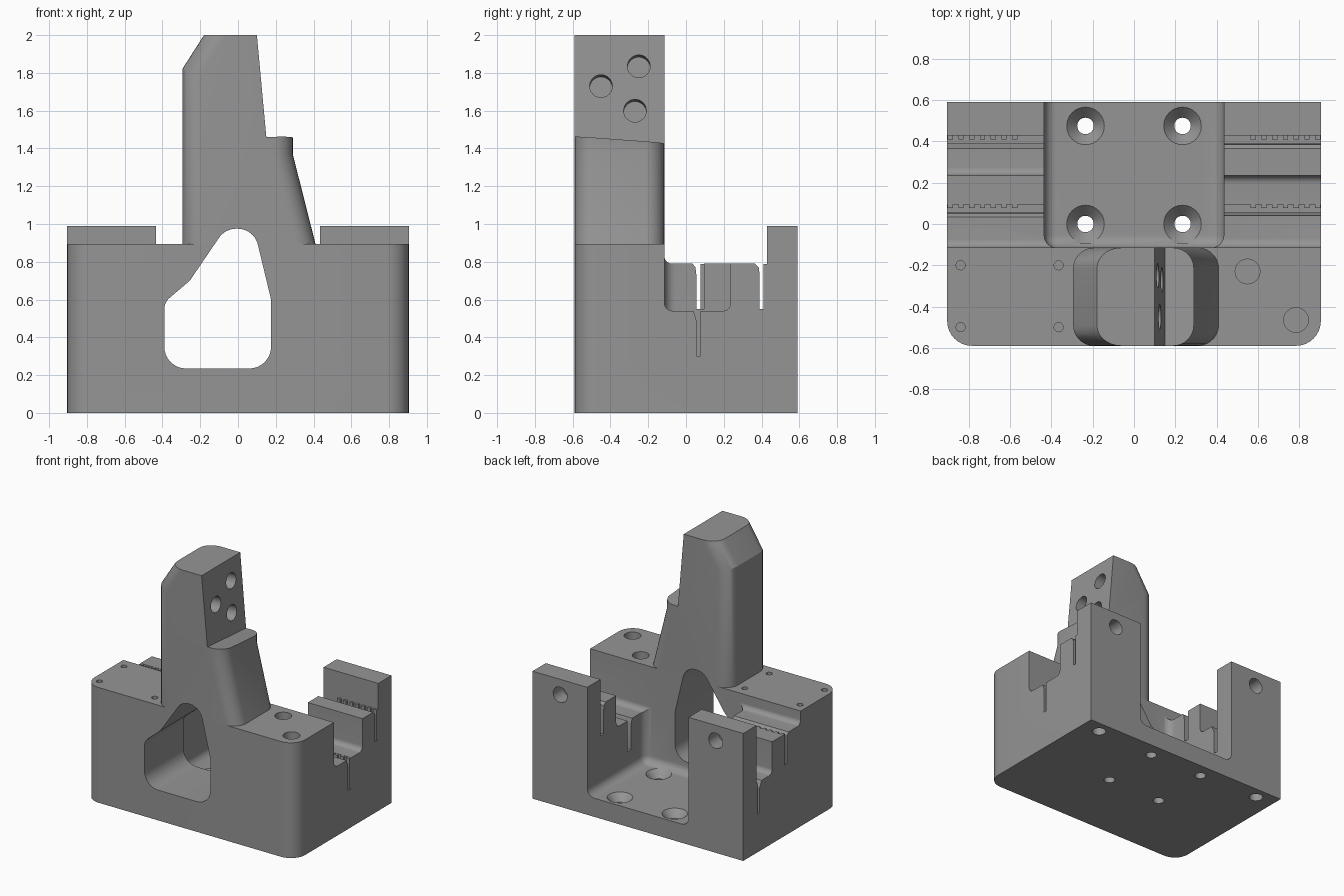
import bpy, bmesh, math
from mathutils import Vector, Matrix

if "Cube" in bpy.data.objects:
    bpy.data.objects.remove(bpy.data.objects["Cube"])

grey = bpy.data.materials.new("grey_metal")
grey.diffuse_color = (0.3, 0.3, 0.3, 1)
grey.use_nodes = True
grey.node_tree.nodes["Principled BSDF"].inputs["Base Color"].default_value = grey.diffuse_color


def make(name, bm):
    bmesh.ops.recalc_face_normals(bm, faces=bm.faces)
    me = bpy.data.meshes.new(name)
    bm.to_mesh(me)
    bm.free()
    me.materials.append(grey)
    ob = bpy.data.objects.new(name, me)
    bpy.context.collection.objects.link(ob)
    return ob


def rounded(pts, seg=8):
    """Outline from (u, v[, radius]) points with tangent arcs at the corners."""
    out = []
    for i, p in enumerate(pts):
        c = Vector(p[:2])
        if len(p) < 3:
            out.append(c)
            continue
        a = (Vector(pts[i - 1][:2]) - c).normalized()
        b = (Vector(pts[(i + 1) % len(pts)][:2]) - c).normalized()
        half = a.angle(b) / 2
        mid = c + (a + b).normalized() * (p[2] / math.sin(half))
        s = c + a * (p[2] / math.tan(half)) - mid
        e = c + b * (p[2] / math.tan(half)) - mid
        turn = s.angle(e)
        for k in range(seg + 1):
            t = k / seg
            out.append(mid + (s * math.sin((1 - t) * turn) + e * math.sin(t * turn)) / math.sin(turn))
    return out


def prism_bm(pts, axis, lo, hi):
    place = {'x': lambda p, t: (t, p[0], p[1]),
             'y': lambda p, t: (p[0], t, p[1]),
             'z': lambda p, t: (p[0], p[1], t)}[axis]
    bm = bmesh.new()
    a = [bm.verts.new(place(p, lo)) for p in pts]
    b = [bm.verts.new(place(p, hi)) for p in pts]
    bm.faces.new(a)
    bm.faces.new(b)
    for i in range(len(a)):
        j = (i + 1) % len(a)
        bm.faces.new((a[i], a[j], b[j], b[i]))
    bmesh.ops.recalc_face_normals(bm, faces=bm.faces)
    return bm


def prism(name, pts, axis, lo, hi):
    return make(name, prism_bm(pts, axis, lo, hi))


def box(name, x0, x1, y0, y1, z0, z1):
    return prism(name, [(x0, y0), (x1, y0), (x1, y1), (x0, y1)], 'z', z0, z1)


def drill(center, direction, depth, r1, r2=None):
    """Cylinder or cone centred on a point."""
    bm = bmesh.new()
    m = Matrix.Translation(center) @ Vector(direction).to_track_quat('Z', 'Y').to_matrix().to_4x4()
    bmesh.ops.create_cone(bm, cap_ends=True, segments=32, radius1=r1,
                          radius2=r1 if r2 is None else r2, depth=depth, matrix=m)
    return make("drill", bm)


def cut(target, cutter):
    bpy.context.view_layer.objects.active = target
    mod = target.modifiers.new("cut", 'BOOLEAN')
    mod.operation, mod.solver, mod.object = 'DIFFERENCE', 'EXACT', cutter
    bpy.ops.object.modifier_apply(modifier=mod.name)
    bpy.data.objects.remove(cutter)


def bevel(bm, test, width):
    edges = [e for e in bm.edges if test(e.verts[0].co, e.verts[1].co)]
    bmesh.ops.bevel(bm, geom=edges, offset=width, segments=7, profile=0.5, affect='EDGES')


# Base block with rounded front corners
W, Y0, Y1, YP = 0.905, -0.59, 0.59, -0.115
base = prism("base_block", rounded([(-W, Y0, 0.12), (W, Y0, 0.12), (W, Y1), (-W, Y1)]), 'z', 0, 0.99)
cut(base, box("front_step", -1, 1, -0.7, YP, 0.895, 1.1))

# Rear pocket with rounded inner edges
bm = prism_bm([(-0.435, YP), (0.435, YP), (0.435, 0.8), (-0.435, 0.8)], 'z', 0.145, 1.2)
bevel(bm, lambda a, b: (a.z < 0.2 and b.z < 0.2 and min(a.y, b.y) < 0) or
      (abs(a.z - b.z) > 0.5 and a.y < 0), 0.06)
cut(base, make("pocket", bm))

# Stepped clamp channels on both sides
right = [(YP, 1.1), (YP, 0.54, 0.045), (0.04, 0.54), (0.055, 0.49), (0.055, 0.3), (0.095, 0.3),
         (0.095, 0.54), (0.235, 0.54, 0.04), (0.235, 0.79), (0.365, 0.79), (0.385, 0.77),
         (0.39, 0.73), (0.39, 0.55), (0.428, 0.55), (0.428, 1.1)]
left = [(YP, 1.1), (YP, 0.79, 0.04), (0.035, 0.79), (0.05, 0.77), (0.055, 0.73), (0.055, 0.55),
        (0.095, 0.55), (0.095, 0.79), (0.235, 0.79), (0.235, 0.54, 0.04), (0.365, 0.54),
        (0.39, 0.49), (0.39, 0.3), (0.428, 0.3), (0.428, 1.1)]
cut(base, prism("right_channel", rounded(right), 'x', 0.3, 1.1))
cut(base, prism("left_channel", rounded(left), 'x', -1.1, -0.3))

# Mounting holes: countersunk floor holes, then blind holes
for x in (-0.235, 0.235):
    for y in (0.0, 0.475):
        cut(base, drill((x, y, 0.1), (0, 0, 1), 0.4, 0.04))
        cut(base, drill((x, y, 0.125), (0, 0, 1), 0.07, 0.04, 0.105))
for x in (-0.84, -0.365):
    for y in (-0.2, -0.5):
        cut(base, drill((x, y, 0.895), (0, 0, 1), 0.2, 0.022))
for x, y in ((0.55, -0.23), (0.785, -0.465)):
    cut(base, drill((x, y, 0.895), (0, 0, 1), 0.3, 0.06))
for x in (-0.75, 0.75):
    cut(base, drill((x, 0.495, 0), (0, 0, 1), 0.3, 0.05))
for x in (-0.668, 0.668):
    cut(base, drill((x, Y1, 0.87), (0, 1, 0), 0.24, 0.06))

# Tower with rounded outer edges
outline = [(-0.295, 0.895), (0.41, 0.895), (0.29, 1.37), (0.29, 1.465), (0.15, 1.46),
           (0.1, 2.0), (-0.18, 2.0), (-0.295, 1.82)]
bm = prism_bm(outline, 'y', Y0, YP)
for v in bm.verts:                      # small ledge drops towards the rear
    if 1.4 < v.co.z < 1.5 and v.co.y > -0.3:
        v.co.z -= 0.035


def outer_edge(a, b):
    if abs(a.y - b.y) > 0.01 or abs(a.z - b.z) < 0.05:
        return False
    m = (a + b) / 2
    return m.x < -0.2 or m.x > 0.2


bevel(bm, outer_edge, 0.1)
tower = make("tower", bm)
for y, z in ((-0.45, 1.73), (-0.25, 1.835), (-0.27, 1.6)):
    cut(tower, drill((0.1 + (2 - z) * 0.0926, y, z), (1, 0, 0.0926), 0.24, 0.06))

# Window through the base and tower foot
window = [(-0.39, 0.235, 0.115), (0.175, 0.235, 0.115), (0.175, 0.6, 0.08), (0.065, 1.03, 0.13),
          (-0.05, 1.0, 0.1), (-0.255, 0.7, 0.06), (-0.39, 0.585, 0.08)]
window[3:5] = [(0.085, 0.975, 0.11), (-0.068, 0.975, 0.11)]
for part in (base, tower):
    cut(part, prism("window", rounded(window), 'y', -0.8, 0.1))

# Gripping teeth along the slots
for side, slots in ((1, ((0.095, 0.3, 0.54), (0.428, 0.55, 0.79))),
                    (-1, ((0.095, 0.55, 0.79), (0.428, 0.3, 0.54)))):
    for y, z0, z1 in slots:
        for k in range(7):
            x = side * (0.89 - 0.052 * k)
            box("slot_tooth", x - 0.013, x + 0.013, y - 0.018, y + 0.004, z0, z1 - 0.001)

# Smooth the rounded areas, keep edges sharp
bpy.ops.object.select_all(action='DESELECT')
for ob in (base, tower):
    ob.select_set(True)
bpy.context.view_layer.objects.active = base
bpy.ops.object.shade_smooth_by_angle(angle=math.radians(25))
